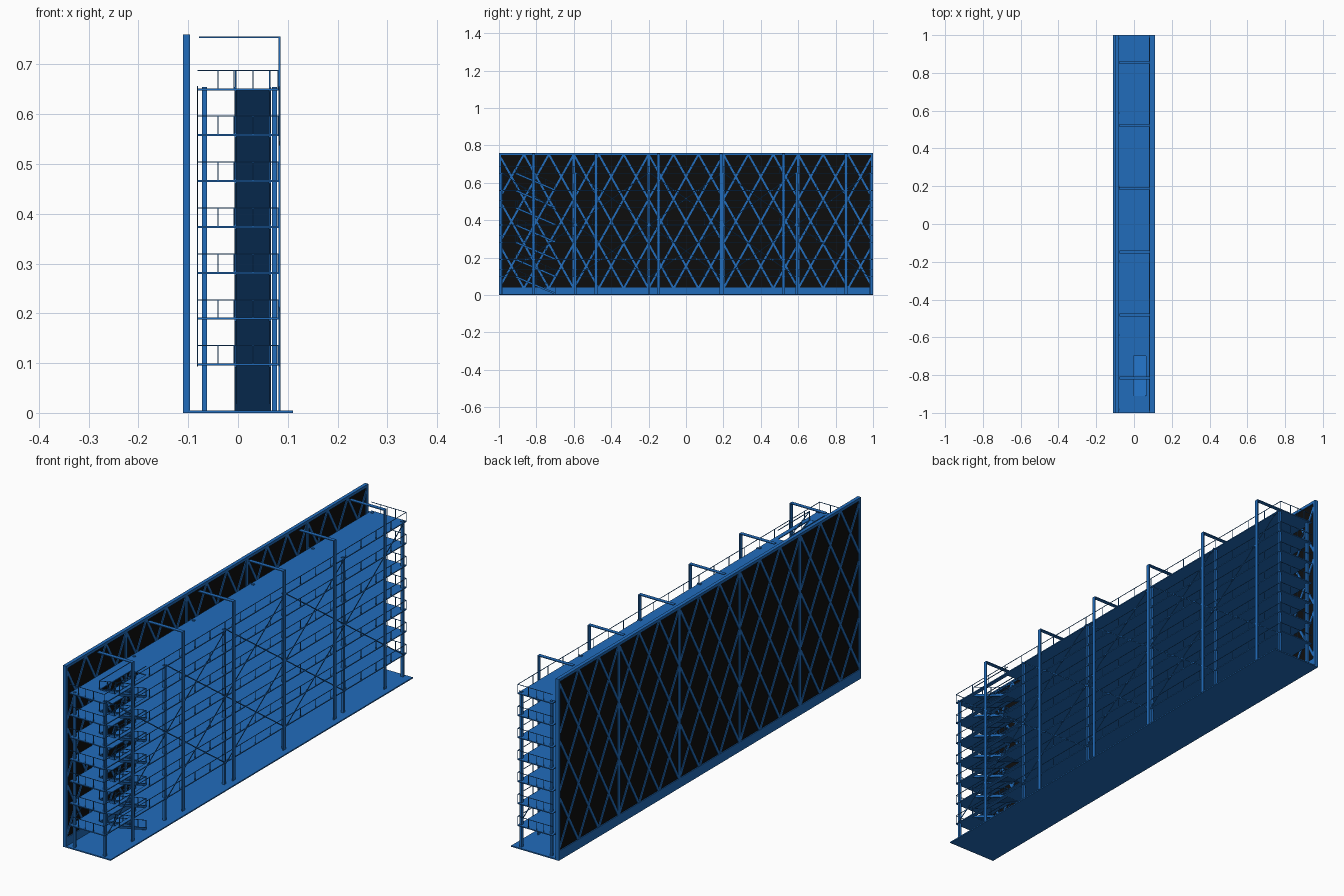
import bpy, bmesh
from mathutils import Vector, Matrix

if "Cube" in bpy.data.objects:
    bpy.data.objects.remove(bpy.data.objects["Cube"])


def material(name, rgb):
    m = bpy.data.materials.new(name)
    m.diffuse_color = (*rgb, 1)
    m.use_nodes = True
    m.node_tree.nodes["Principled BSDF"].inputs["Base Color"].default_value = m.diffuse_color
    return m


BLUE = material("blue_paint", (0.015, 0.15, 0.5))
BLACK = material("black_panel", (0.004, 0.004, 0.004))


def box(bm, x0, x1, y0, y1, z0, z1):
    c = Vector(((x0 + x1) / 2, (y0 + y1) / 2, (z0 + z1) / 2))
    s = Matrix.Diagonal((x1 - x0, y1 - y0, z1 - z0, 1))
    bmesh.ops.create_cube(bm, size=1, matrix=Matrix.Translation(c) @ s)


def bar(bm, a, b, wx, w):
    """Straight bar in a plane of constant x, wx thick along x and w wide."""
    a, b = Vector(a), Vector(b)
    d = (b - a).normalized()
    x = Vector((1, 0, 0))
    rot = Matrix((x, d, x.cross(d))).transposed().to_4x4()
    s = Matrix.Diagonal((wx, (b - a).length, w, 1))
    bmesh.ops.create_cube(bm, size=1, matrix=Matrix.Translation((a + b) / 2) @ rot @ s)


def finish(bm, name, mat=BLUE):
    me = bpy.data.meshes.new(name)
    bm.to_mesh(me)
    bm.free()
    me.materials.append(mat)
    bpy.context.collection.objects.link(bpy.data.objects.new(name, me))


LEVELS = [0.097 + 0.0922 * i for i in range(7)]
COLUMNS = [-0.985 + 0.394 * i for i in range(6)]
POSTS = [-0.815 + 0.334 * i for i in range(6)]
RAIL = 0.038
SX0, SX1, SY0, SY1 = -0.005, 0.064, -0.91, -0.70   # stair well
T = 0.001                                          # half rail thickness

# Base plate
bm = bmesh.new()
box(bm, -0.11, 0.11, -1, 1, 0, 0.005)
finish(bm, "base_plate")

# Black screen panel
bm = bmesh.new()
box(bm, -0.107, -0.1, -0.995, 0.995, 0.005, 0.755)
finish(bm, "screen_panel", BLACK)

# Screen frame with uprights
bm = bmesh.new()
X0, X1 = -0.111, -0.096
box(bm, X0, X1, -1, 1, 0, 0.04)
box(bm, X0, X1, -1, 1, 0.748, 0.76)
for s in (-1, 1):
    box(bm, X0, X1, s * 0.994 - 0.006, s * 0.994 + 0.006, 0.04, 0.748)
for y in (-0.6, -0.2, 0.2, 0.6):
    box(bm, X0, X1, y - 0.007, y + 0.007, 0.04, 0.748)
finish(bm, "screen_frame")

# Diagonal lattice, clipped to the frame
bm = bmesh.new()
ZB, ZT, RUN, LIM = 0.035, 0.752, 0.4, 0.99
for i in range(19):
    y0 = -1.4 + i * 0.4 / 3
    ya, yb = max(y0, -LIM), min(y0 + RUN, LIM)
    if yb - ya < 0.02:
        continue
    za = ZB + (ya - y0) / RUN * (ZT - ZB)
    zb = ZB + (yb - y0) / RUN * (ZT - ZB)
    for s in (-1, 1):
        bar(bm, (-0.1035, s * ya, za), (-0.1035, s * yb, zb), 0.0125 + s * 0.0003, 0.01)
finish(bm, "screen_lattice")

# Decks with a stair opening
bm = bmesh.new()
for z in LEVELS:
    z0, z1 = z - 0.002, z + 0.002
    box(bm, -0.081, 0.081, -1, SY0, z0, z1)
    box(bm, -0.081, 0.081, SY1, 1, z0, z1)
    box(bm, -0.081, SX0, SY0, SY1, z0, z1)
    box(bm, SX1, 0.081, SY0, SY1, z0, z1)
finish(bm, "walkway_decks")

# Scaffold columns
bm = bmesh.new()
for y in COLUMNS:
    for x in (-0.067, 0.073):
        box(bm, x - 0.005, x + 0.005, y - 0.005, y + 0.005, 0.005, 0.655)
finish(bm, "scaffold_columns")

# Tall posts and roof arms
bm = bmesh.new()
for y in POSTS:
    box(bm, 0.081, 0.085, y - 0.008, y + 0.008, 0.005, 0.756)
    box(bm, -0.078, 0.081, y - 0.008, y + 0.008, 0.753, 0.756)
finish(bm, "tall_posts_and_arms")

# Guard rails on the open side and both ends
bm = bmesh.new()
for z in LEVELS:
    t = z + RAIL
    box(bm, 0.079, 0.081, -1, 1, t - T, t + T)
    for i in range(21):
        y = -0.999 + i * 0.0999
        box(bm, 0.079, 0.081, y - T, y + T, z, t)
    for y in (-0.999, 0.999):
        box(bm, -0.081, 0.081, y - T, y + T, t - T, t + T)
        for x in (-0.04, -0.008, 0.03):
            box(bm, x - T, x + T, y - T, y + T, z, t)
finish(bm, "guard_rails")

# Long cross braces on both faces
bm = bmesh.new()
for x in (-0.0815, 0.0825):
    for i in range(4):
        for za, zb in ((0.095, 0.655), (0.655, 0.095)):
            bar(bm, (x, COLUMNS[i], za), (x, COLUMNS[i + 2], zb), 0.002, 0.004)
finish(bm, "cross_braces")

# Stair flights climbing to the front, with hand rails
bm = bmesh.new()
rails = bmesh.new()
xm = (SX0 + SX1) / 2
low = 0.005
for z in LEVELS:
    bar(bm, (xm, SY1, low), (xm, SY0, z), SX1 - SX0, 0.003)
    for x in (SX0, SX1):
        bar(bm, (x, SY1, low + 0.003), (x, SY0, z), 0.004, 0.01)
        bar(rails, (x, SY1, low + RAIL), (x, SY0, z + RAIL), 0.003, 0.002)
        for k in range(5):
            f = k / 4
            y, zz = SY1 + (SY0 - SY1) * f, low + (z - low) * f
            box(rails, x - 0.0015, x + 0.0015, y - T, y + T, zz, zz + RAIL)
        # rails along the stair opening
        box(rails, x - 0.0015, x + 0.0015, SY0, SY1, z + RAIL - T, z + RAIL + T)
    low = z
finish(bm, "stair_flights")
finish(rails, "stair_hand_rails")
